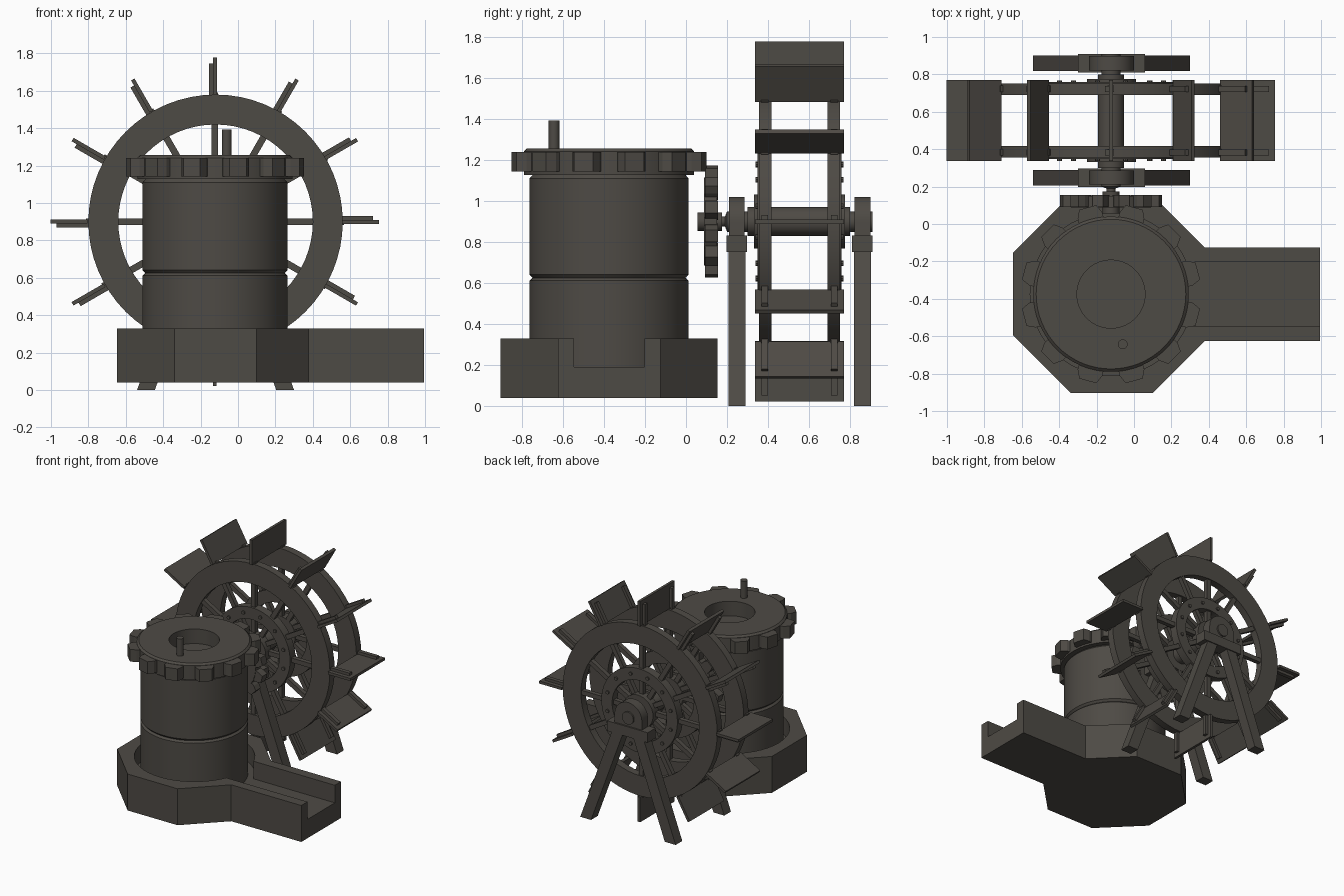
import bpy, bmesh, math
from mathutils import Matrix, Vector

if "Cube" in bpy.data.objects:
    bpy.data.objects.remove(bpy.data.objects["Cube"])

CX, CY = -0.12, -0.375          # mill centre
WY, WZ = 0.553, 0.90            # wheel middle and axle height
TAU = math.tau

mat = bpy.data.materials.new("dark_stone_brown")
mat.diffuse_color = (0.076, 0.069, 0.059, 1)
mat.use_nodes = True
mat.node_tree.nodes["Principled BSDF"].inputs["Base Color"].default_value = mat.diffuse_color


def finish(name, bm, smooth=False):
    bmesh.ops.remove_doubles(bm, verts=bm.verts, dist=1e-5)
    bmesh.ops.recalc_face_normals(bm, faces=bm.faces)
    me = bpy.data.meshes.new(name)
    bm.to_mesh(me)
    bm.free()
    me.materials.append(mat)
    ob = bpy.data.objects.new(name, me)
    bpy.context.collection.objects.link(ob)
    if smooth:
        bpy.ops.object.select_all(action='DESELECT')
        ob.select_set(True)
        bpy.context.view_layer.objects.active = ob
        bpy.ops.object.shade_smooth_by_angle(angle=math.radians(30))
    return ob


def place(x, y, z, upright=True):
    """Upright: local z stays z.  Otherwise local z points along world y."""
    m = Matrix.Translation((x, y, z))
    return m if upright else m @ Matrix.Rotation(-math.pi / 2, 4, 'X')


def add_lathe(bm, profile, m, seg=48, closed=False):
    rings = []
    for r, h in profile:
        rings.append([bm.verts.new(m @ Vector((r * math.cos(TAU * i / seg), r * math.sin(TAU * i / seg), h)))
                      for i in range(seg)])
    n = len(rings)
    for a in range(n if closed else n - 1):
        p, q = rings[a], rings[(a + 1) % n]
        for i in range(seg):
            j = (i + 1) % seg
            bm.faces.new((p[i], p[j], q[j], q[i]))


def add_prism(bm, outline, z0, z1, m=Matrix()):
    lo = [bm.verts.new(m @ Vector((x, y, z0))) for x, y in outline]
    hi = [bm.verts.new(m @ Vector((x, y, z1))) for x, y in outline]
    bm.faces.new(lo)
    bm.faces.new(hi)
    for i in range(len(lo)):
        j = (i + 1) % len(lo)
        bm.faces.new((lo[i], lo[j], hi[j], hi[i]))


def add_box(bm, x0, x1, y0, y1, z0, z1, m=Matrix()):
    add_prism(bm, [(x0, y0), (x1, y0), (x1, y1), (x0, y1)], z0, z1, m)


def lathe(name, profile, m, seg=48, closed=False):
    bm = bmesh.new()
    add_lathe(bm, profile, m, seg, closed)
    return finish(name, bm, True)


def cogs(name, r0, r1, w0, w1, h0, h1, m, count=12):
    bm = bmesh.new()
    for i in range(count):
        rot = m @ Matrix.Rotation(TAU * (i + 0.5) / count, 4, 'Z')
        rm = r0 + (r1 - r0) * 0.55
        add_prism(bm, [(r0, -w0), (rm, -w0), (r1, -w1), (r1, w1), (rm, w0), (r0, w0)], h0, h1, rot)
    return finish(name, bm)


def cut(target, cutter):
    md = target.modifiers.new("cut", 'BOOLEAN')
    md.object, md.operation, md.solver = cutter, 'DIFFERENCE', 'EXACT'
    bpy.context.view_layer.objects.active = target
    bpy.ops.object.modifier_apply(modifier=md.name)
    bpy.data.objects.remove(cutter)


# octagonal basin with outlet trough
A, S, T = 0.528, 0.22, 0.25
bm = bmesh.new()
add_prism(bm, [(0.995, CY - T), (0.995, CY + T), (CX + A + S - T, CY + T), (CX + S, CY + A), (CX - S, CY + A),
               (CX - A, CY + S), (CX - A, CY - S), (CX - S, CY - A), (CX + S, CY - A),
               (CX + A + S - T, CY - T)], 0.04, 0.33)
base = finish("basin", bm)
well = lathe("well_cutter", [(0, 0.19), (0.435, 0.19), (0.435, 0.5), (0, 0.5)], place(CX, CY, 0))
well.hide_render = True
cut(base, well)
bm = bmesh.new()
add_box(bm, CX, 1.1, CY - 0.172, CY + 0.172, 0.19, 0.5)
slot = finish("trough_cutter", bm)
slot.hide_render = True
cut(base, slot)

# millstones
mill = place(CX - 0.003, CY, 0)
lathe("lower_millstone", [(0, 0.18), (0.388, 0.18), (0.388, 0.612), (0.37, 0.628), (0, 0.628)], mill, 64)
lathe("upper_millstone", [(0, 0.622), (0.37, 0.622), (0.388, 0.642), (0.388, 1.11), (0.37, 1.13),
                          (0, 1.13)], mill, 64)
lathe("crown_ring", [(0, 1.128), (0.415, 1.128), (0.415, 1.242), (0.40, 1.256), (0.182, 1.256),
                     (0.182, 1.14), (0, 1.14)], mill, 64)
cogs("crown_cogs", 0.38, 0.48, 0.068, 0.047, 1.143, 1.24, mill)
lathe("turning_handle", [(0, 1.2), (0.026, 1.2), (0.026, 1.392), (0, 1.392)], place(-0.06, -0.643, 0), 20)

# upright drive gear
hub = place(CX - 0.003, 0, WZ, False)
lathe("drive_gear", [(0, 0.088), (0.215, 0.088), (0.215, 0.15), (0, 0.15)], hub, 48)
cogs("drive_gear_cogs", 0.19, 0.275, 0.042, 0.03, 0.092, 0.155, hub)
lathe("drive_gear_hub", [(0, 0.055), (0.045, 0.055), (0.045, 0.175), (0, 0.175)], hub, 24)

# axle, stepped along its length
lathe("axle", [(0, 0.06), (0.024, 0.06), (0.024, 0.19), (0.05, 0.2), (0.05, 0.30), (0.07, 0.30),
               (0.07, 0.80), (0.05, 0.80), (0.05, 0.91), (0, 0.91)], hub, 32)

# wheel rims, inner rings, hub flanges and bolts on both sides
for side, label in ((-1, "front"), (1, "back")):
    m = place(CX, WY, WZ, False)
    for part, r0, r1, h0, h1 in (("rim", 0.52, 0.68, 0.137, 0.197), ("inner_ring", 0.24, 0.335, 0.137, 0.205),
                                 ("hub_flange", 0.05, 0.132, 0.15, 0.222)):
        a, b = side * h0, side * h1
        lathe(f"{label}_{part}", [(r0, a), (r1, a), (r1, b), (r0, b)], m, 64, True)
    bm = bmesh.new()
    for i in range(12):
        t = TAU * (i + 0.5) / 12
        a, b = sorted((side * 0.2, side * 0.215))
        off = m @ Matrix.Translation((0.288 * math.cos(t), 0.288 * math.sin(t), 0))
        add_lathe(bm, [(0, a), (0.014, a), (0.014, b), (0, b)], off, 8)
    finish(f"{label}_ring_bolts", bm)

# spokes and paddles, each built pointing up then turned about the axle
spokes, straps, paddles = bmesh.new(), bmesh.new(), bmesh.new()
for i in range(12):
    rot = Matrix.Translation((CX - 0.004, WY, WZ)) @ Matrix.Rotation(TAU * i / 12, 4, 'Y')
    for s in (-1, 1):
        y = s * 0.17
        add_box(spokes, -0.018, 0.018, y - 0.018, y + 0.018, 0.06, 0.69, rot)
        add_box(straps, -0.032, -0.010, y - 0.016, y + 0.016, 0.62, 0.847, rot)
    add_box(paddles, -0.010, 0.011, -0.217, 0.217, 0.68, 0.878, rot)
finish("wheel_spokes", spokes)
finish("paddle_straps", straps)
finish("paddles", paddles)

# A-frame stands with bearing blocks
for label, y in (("front", 0.248), ("back", 0.86)):
    bm = bmesh.new()
    m = Matrix.Translation((CX, y, 0)) @ Matrix.Rotation(math.pi / 2, 4, 'X')
    for s in (-1, 1):
        add_prism(bm, [(s * 0.42, 0), (s * 0.325, 0), (s * 0.03, 0.80), (s * 0.125, 0.80)], -0.042, 0.042, m)
    finish(f"{label}_stand_legs", bm)
    bm = bmesh.new()
    add_box(bm, -0.18, 0.18, 0.752, 0.832, -0.05, 0.05, m)
    finish(f"{label}_stand_beam", bm)
    bm = bmesh.new()
    arch = [(0.12 * math.cos(math.pi * k / 20), WZ + 0.12 * math.sin(math.pi * k / 20)) for k in range(21)]
    add_prism(bm, arch + [(-0.12, 0.82), (0.12, 0.82)], -0.038, 0.038, m)
    finish(f"{label}_bearing", bm, True)
